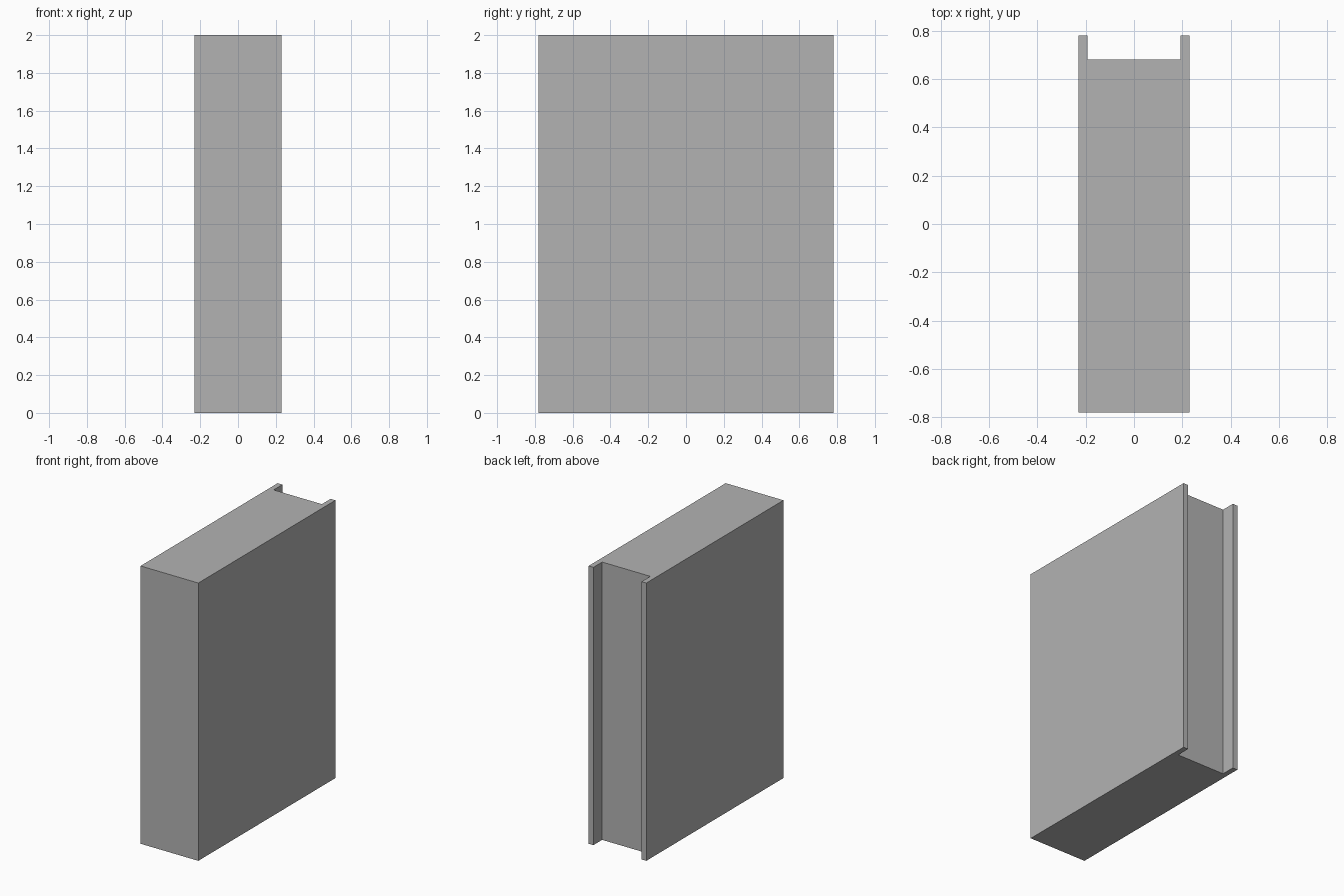
import bpy
import bmesh

cube = bpy.data.objects.get("Cube")
if cube:
    bpy.data.objects.remove(cube, do_unlink=True)

HALF_W, HALF_D, HEIGHT = 0.23, 0.78, 2.0
INNER_W, RECESS_Y = 0.192, 0.68

# Plain grey finish
grey = bpy.data.materials.new("plain_grey")
grey.use_nodes = True
colour = (0.45, 0.45, 0.45, 1.0)
grey.diffuse_color = colour
for node in grey.node_tree.nodes:
    if node.type == 'BSDF_PRINCIPLED':
        node.inputs["Base Color"].default_value = colour

# Plan outline: a solid block with a full-height channel between two rear flanges
half = [(HALF_W, -HALF_D), (HALF_W, HALF_D), (INNER_W, HALF_D), (INNER_W, RECESS_Y)]
outline = half + [(-x, y) for x, y in reversed(half)]

# Extrude the outline upwards
bm = bmesh.new()
base = bm.faces.new([bm.verts.new((x, y, 0)) for x, y in outline])
result = bmesh.ops.extrude_face_region(bm, geom=[base], use_keep_orig=True)
top = [v for v in result["geom"] if isinstance(v, bmesh.types.BMVert)]
bmesh.ops.translate(bm, verts=top, vec=(0, 0, HEIGHT))
bmesh.ops.recalc_face_normals(bm, faces=bm.faces)

mesh = bpy.data.meshes.new("channelled_panel")
bm.to_mesh(mesh)
bm.free()
mesh.materials.append(grey)
panel = bpy.data.objects.new("channelled_panel", mesh)
bpy.context.collection.objects.link(panel)
